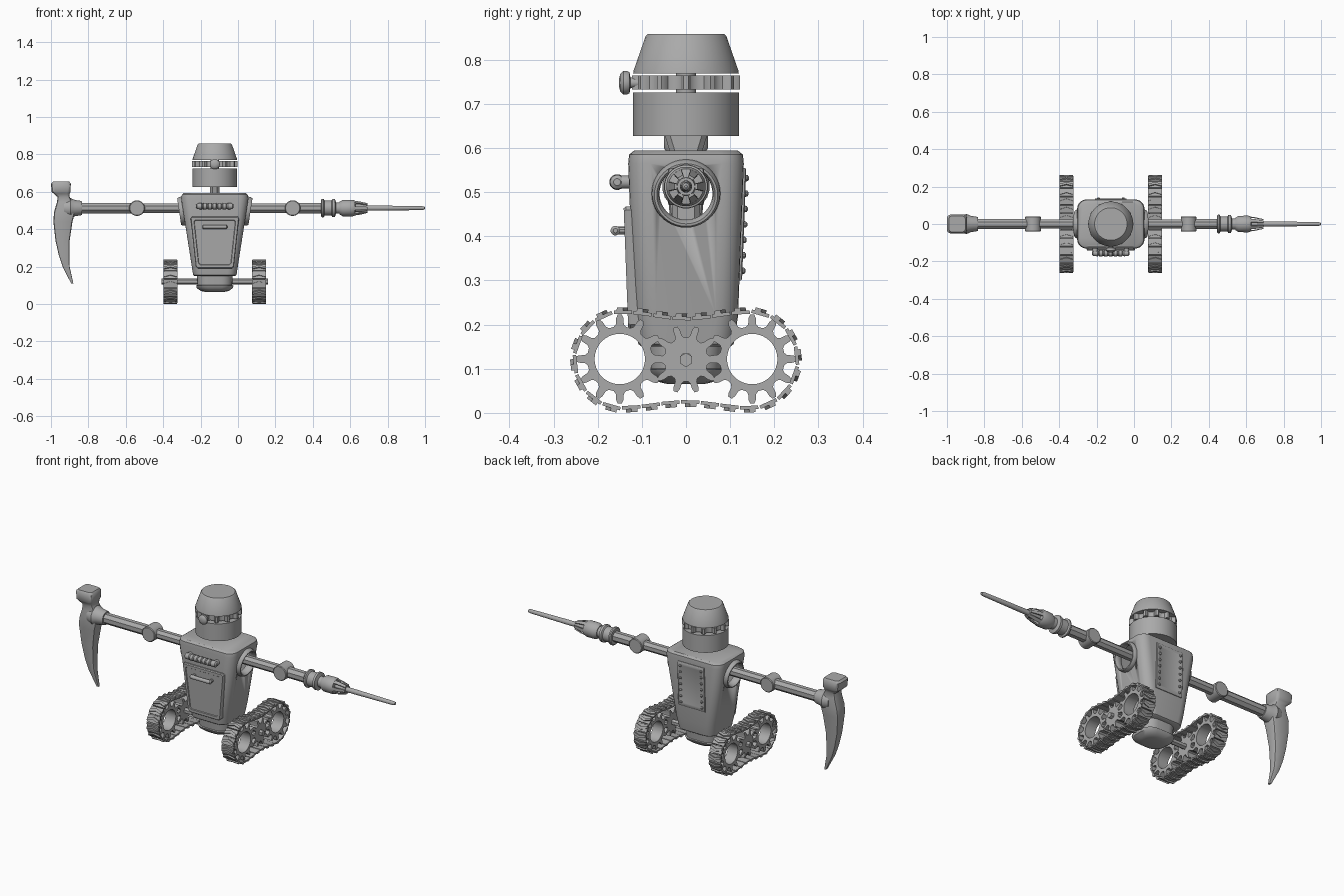
import bpy, bmesh, math
from mathutils import Matrix, Vector

if "Cube" in bpy.data.objects:
    bpy.data.objects.remove(bpy.data.objects["Cube"])

CX = -0.124          # body centre line
ARM_Z = 0.513
grey = bpy.data.materials.new("plain grey")
grey.diffuse_color = (0.4, 0.4, 0.4, 1)
grey.use_nodes = True
grey.node_tree.nodes["Principled BSDF"].inputs["Base Color"].default_value = grey.diffuse_color

# local z -> world x, and local z -> world -y
TO_X = Matrix(((0, 0, 1), (1, 0, 0), (0, 1, 0))).to_4x4()
TO_FRONT = Matrix(((1, 0, 0), (0, 0, -1), (0, 1, 0))).to_4x4()


def at(x, y, z, rot=None):
    return Matrix.Translation((x, y, z)) @ (rot or Matrix())


def finish(name, bm, angle=35):
    bmesh.ops.recalc_face_normals(bm, faces=bm.faces)
    me = bpy.data.meshes.new(name)
    bm.to_mesh(me)
    bm.free()
    me.materials.append(grey)
    ob = bpy.data.objects.new(name, me)
    bpy.context.collection.objects.link(ob)
    bpy.ops.object.select_all(action='DESELECT')
    ob.select_set(True)
    bpy.context.view_layer.objects.active = ob
    bpy.ops.object.shade_smooth_by_angle(angle=math.radians(angle))
    return ob


def loft(bm, rings, m=Matrix(), closed=False):
    vs = [[bm.verts.new(m @ Vector(p)) for p in r] for r in rings]
    n = len(vs[0])
    for a, b in zip(vs, vs[1:] + ([vs[0]] if closed else [])):
        for i in range(n):
            j = (i + 1) % n
            bm.faces.new((a[i], a[j], b[j], b[i]))
    if not closed:
        bm.faces.new(vs[0][::-1])
        bm.faces.new(vs[-1])


def lathe(bm, profile, n, m=Matrix()):
    step = 2 * math.pi / n
    loft(bm, [[(r * math.cos((i + .5) * step), r * math.sin((i + .5) * step), h)
               for i in range(n)] for r, h in profile], m)


def prism(bm, pts, z0, z1, m=Matrix()):
    loft(bm, [[(x, y, z) for x, y in pts] for z in (z0, z1)], m)


def box(bm, hx, hy, hz, m=Matrix()):
    prism(bm, [(-hx, -hy), (hx, -hy), (hx, hy), (-hx, hy)], -hz, hz, m)


def rounded(hx, hy, r, z, seg=6, x0=0):
    out = []
    for k, (sx, sy) in enumerate(((1, 1), (-1, 1), (-1, -1), (1, -1))):
        for i in range(seg + 1):
            a = math.pi / 2 * (k + i / seg)
            out.append((x0 + sx * (hx - r) + r * math.cos(a), sy * (hy - r) + r * math.sin(a), z))
    return out


# hollow body with a round shoulder opening through both sides
bm = bmesh.new()
loft(bm, [rounded(hx, hy, .05, z) for z, hx, hy in (
    (.15, .11, .1), (.156, .116, .108), (.22, .126, .118), (.565, .18, .131),
    (.585, .176, .129), (.594, .164, .118))], at(CX, 0, 0))
body = finish("body_shell", bm)
bm = bmesh.new()
lathe(bm, [(.066, -.4), (.066, .4)], 40, at(CX, 0, .497, TO_X))
cutter = finish("shoulder_cutter", bm)
cutter.hide_render = True
bpy.context.view_layer.objects.active = body
body.modifiers.new("wall", 'SOLIDIFY').thickness = 0.01
cut = body.modifiers.new("holes", 'BOOLEAN')
cut.object, cut.operation = cutter, 'DIFFERENCE'
for mod in ("wall", "holes"):
    bpy.ops.object.modifier_apply(modifier=mod)
bpy.data.objects.remove(cutter)
bpy.ops.object.shade_smooth_by_angle(angle=math.radians(35))

# shoulder rims
for side, word in ((-1, "left"), (1, "right")):
    bm = bmesh.new()
    rings = [[(math.cos(a) * (.069 + .009 * math.cos(t)), math.sin(a) * (.069 + .009 * math.cos(t)),
               .022 * math.sin(t)) for t in [math.tau * k / 10 for k in range(10)]]
             for a in [math.tau * k / 40 for k in range(40)]]
    tilt = Matrix.Rotation(side * .15, 4, 'Y')
    loft(bm, rings, at(CX + side * .17, 0, .497, tilt @ TO_X), closed=True)
    finish(word + "_shoulder_rim", bm, 60)

# rounded base under the body
bm = bmesh.new()
loft(bm, [rounded(hx, hy, min(.06, hy - .005), z) for z, hx, hy in (
    (.065, .05, .04), (.07, .075, .062), (.085, .096, .08), (.098, .1, .085),
    (.101, .093, .08), (.155, .095, .085))], at(CX, 0, 0))
finish("base_bowl", bm)


def wall_y(z):
    return .118 + (z - .22) * .013 / .345


def plate(bm, pts, sign, thick, recess):
    """Slab lying on the sloping body wall, with a recessed middle."""
    cz = sum(p[1] for p in pts) / len(pts)
    rings = []
    for k, d in ((1, -.012), (1, thick * .6), (.97, thick), (.86, thick), (.84, thick - recess)):
        rings.append([(CX + x * k, sign * (wall_y(cz + (z - cz) * k) + d), cz + (z - cz) * k)
                      for x, z in pts])
    loft(bm, rings)


# front door with its handle
bm = bmesh.new()
plate(bm, [(-.13, .46), (-.122, .468), (.122, .468), (.13, .46), (.102, .2), (.092, .19),
           (-.092, .19), (-.102, .2)], -1, .014, .004)
finish("front_door", bm, 25)
bm = bmesh.new()
lathe(bm, [(.005, -.067), (.011, -.062), (.011, .062), (.005, .067)], 12, at(CX, -.16, .413, TO_X))
for s in (-1, 1):
    lathe(bm, [(.009, .125), (.009, .16)], 10, at(CX + s * .055, 0, .413, TO_FRONT))
finish("door_handle", bm)

# ribbed tube on the chest
bm = bmesh.new()
prof = [(.008, -.1), (.016, -.094), (.017, -.07)]
for i in range(5):
    h = -.065 + i * .026
    prof += [(.012, h), (.018, h + .004), (.018, h + .02), (.012, h + .024)]
prof += [(.017, .07), (.016, .094), (.008, .1)]
lathe(bm, prof, 16, at(CX, -.156, .523, TO_X))
for s in (-1, 1):
    lathe(bm, [(.015, .12), (.015, .158)], 12, at(CX + s * .084, 0, .523, TO_FRONT))
finish("chest_tube", bm)

# riveted back plate
bm = bmesh.new()
plate(bm, [(-.085, .3), (.085, .3), (.085, .555), (-.085, .555)], 1, .006, .001)
for s in (-1, 1):
    for i in range(7):
        z = .322 + i * .035
        lathe(bm, [(.008, -wall_y(z) - .002), (.007, -wall_y(z) - .01), (.003, -wall_y(z) - .013)],
              10, at(CX + s * .066, 0, z, TO_FRONT))
finish("back_plate", bm)

# neck, flat and widening upwards
bm = bmesh.new()
loft(bm, [rounded(.025, hy, .012, z, 1) for z, hy in ((.42, .03), (.59, .036), (.635, .05))], at(CX, 0, 0))
finish("neck", bm, 20)

# head: drum, toothed visor band, cap, core
for name, prof, n in (("head_drum", [(.12, .627), (.12, .726)], 40),
                      ("head_core", [(.024, .72), (.024, .775)], 12),
                      ("head_cap", [(.12, .769), (.119, .776), (.092, .853), (.087, .858)], 40)):
    bm = bmesh.new()
    lathe(bm, prof, n, at(CX, 0, 0))
    finish(name, bm)


def gear(bm, teeth, root, tip, hole, half, m):
    outer, inner = [], []
    for t in range(teeth):
        for f, r in ((-.36, root), (-.22, root + .2 * (tip - root)), (-.17, root + .7 * (tip - root)),
                     (-.09, tip), (.09, tip), (.17, root + .7 * (tip - root)),
                     (.22, root + .2 * (tip - root)), (.36, root)):
            a = math.tau * (t + f) / teeth
            outer.append((r * math.cos(a), r * math.sin(a)))
            inner.append((hole * math.cos(a), hole * math.sin(a)))
    loft(bm, [[(x, y, z) for x, y in p] for p, z in
              ((outer, -half), (outer, half), (inner, half), (inner, -half))], m, closed=True)


bm = bmesh.new()
gear(bm, 12, .098, .122, .085, .016, at(CX, 0, .749))
finish("visor_band", bm)
bm = bmesh.new()
lathe(bm, [(.012, .1), (.012, .126), (.024, .128), (.027, .134), (.027, .142), (.02, .149), (.008, .152)],
      20, at(CX, 0, .748, TO_FRONT))
finish("eye", bm)

# arms: upper arm, elbow and forearm on each side
ELBOW = .416
for side, word, reach in ((-1, "left", .72), (1, "right", .585)):
    for part, a, b, r in (("upper_arm", .03, ELBOW, .027), ("forearm", ELBOW, reach, .03)):
        bm = bmesh.new()
        lathe(bm, [(r, side * a), (r, side * b)], 8, at(CX, 0, ARM_Z, TO_X))
        finish(f"{word}_{part}", bm)
    bm = bmesh.new()
    lathe(bm, [(.038, -.041), (.042, -.038), (.042, .038), (.038, .041)], 24,
          at(CX + side * ELBOW, 0, ARM_Z, TO_FRONT))
    finish(word + "_elbow", bm)

# drill on the right arm
for name, prof, n in (
        ("drill_collar", [(.045, .445), (.05, .45), (.05, .458), (.041, .463), (.041, .5), (.049, .505),
                          (.049, .518), (.03, .524), (.03, .548)], 24),
        ("drill_motor", [(.034, .543), (.044, .56), (.045, .612), (.04, .625), (.022, .628), (.02, .69)], 24),
        ("drill_bit", [(.014, .68), (.014, .75), (.011, .985), (.008, .996), (.003, 1)], 12)):
    bm = bmesh.new()
    lathe(bm, prof, n, at(0, 0, ARM_Z, TO_X))
    finish(name, bm)
bm = bmesh.new()
for i in range(6):
    m = at(0, 0, ARM_Z, TO_X) @ Matrix.Rotation(math.tau * i / 6, 4, 'Z')
    loft(bm, [[(r - .006, -w, h), (r, -w, h), (r, w, h), (r - .006, w, h)]
              for r, w, h in ((.04, .01, .62), (.036, .009, .65), (.026, .007, .692))], m)
finish("drill_jaws", bm)

# pick hammer on the left arm
bm = bmesh.new()
loft(bm, [rounded((b - a) / 2, hy, min((b - a) / 2, hy) * .35, z, 2, (a + b) / 2) for z, a, b, hy in (
    (.11, -.892, -.88, .007), (.2, -.938, -.9, .018), (.26, -.958, -.902, .023), (.34, -.976, -.9, .028),
    (.44, -.987, -.885, .036), (.49, -.984, -.872, .041), (.545, -.968, -.885, .038),
    (.572, -.964, -.9, .036), (.59, -.985, -.9, .043), (.6, -.996, -.895, .05),
    (.643, -1, -.894, .05), (.654, -.99, -.902, .043))])
finish("hammer_head", bm, 40)
bm = bmesh.new()
lathe(bm, [(.045, -.93), (.054, -.895), (.044, -.872), (.039, -.84), (.036, -.834)], 20, at(0, 0, ARM_Z, TO_X))
finish("hammer_socket", bm)

# axle
bm = bmesh.new()
lathe(bm, [(.016, -.285), (.016, .285)], 6, at(CX, 0, .12, TO_X))
finish("axle", bm)


def track_path(R=.108, c=.143, zc=.12, sag=.014):
    pts = []
    for s in (1, -1):       # clockwise seen from the right
        for i in range(40):
            y = -c + 2 * c * i / 40
            pts.append(Vector((s * y, s * (R - (sag if s > 0 else sag * .9) * (.5 + .5 * math.cos(math.pi * y / c))) + zc)))
        for i in range(40):
            a = math.pi / 2 - math.pi * i / 40
            pts.append(Vector((s * (c + R * math.cos(a)), zc + s * R * math.sin(a))))
    return pts


def link_frames(count):
    pts = track_path()
    pts.append(pts[0])
    lens = [(b - a).length for a, b in zip(pts, pts[1:])]
    step, run, want = sum(lens) / count, 0, 0
    for i, d in enumerate(lens):
        while want < run + d - 1e-6:
            t = (pts[i + 1] - pts[i]).normalized()
            yield pts[i].lerp(pts[i + 1], (want - run) / d), t, step
            want += step
        run += d


# tracks: linked belt with chevron lugs, two ring gears and a drive gear
for side, word in ((-1, "left"), (1, "right")):
    x = CX + side * .237
    bm = bmesh.new()
    for p, t, step in link_frames(28):
        m = Matrix(((1, 0, 0, x), (0, t.x, -t.y, p.x), (0, t.y, t.x, p.y), (0, 0, 0, 1)))
        box(bm, .038, step * .46, .004, m)
        prism(bm, [(-.036, -.014), (0, -.003), (.036, -.014), (.036, 0), (0, .012), (-.036, 0)], .003, .011, m)
    finish(word + "_track_belt", bm)
    for name, y in (("front", -.15), ("rear", .15)):
        bm = bmesh.new()
        gear(bm, 12, .074, .101, .057, .032, at(x, y, .122, TO_X))
        finish(f"{word}_{name}_track_gear", bm)
    bm = bmesh.new()
    gear(bm, 10, .05, .077, .014, .03, at(x, 0, .121, TO_X))
    finish(word + "_drive_gear", bm)
